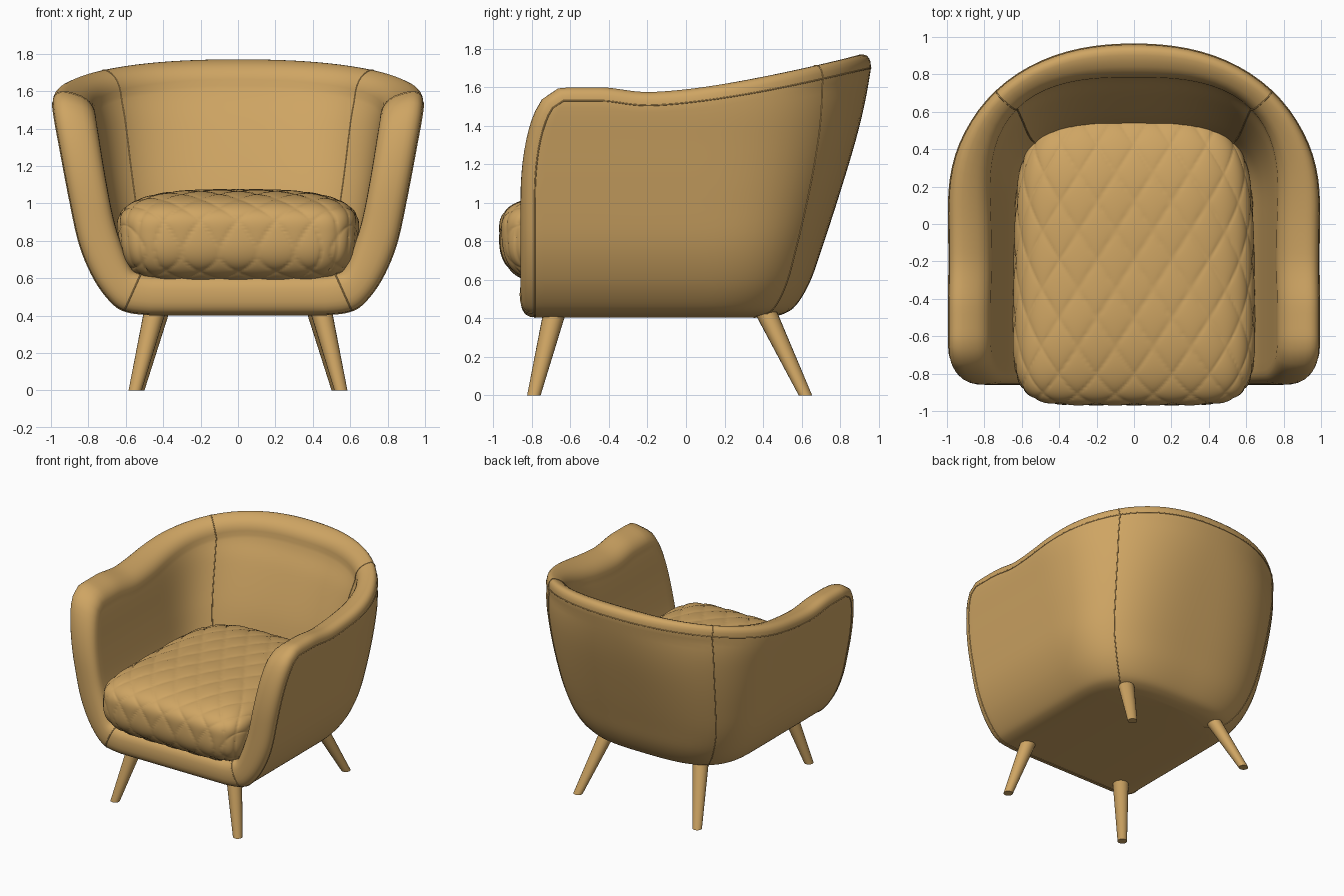
import bpy, bmesh, math
from mathutils import Vector

cube = bpy.data.objects.get("Cube")
if cube:
    bpy.data.objects.remove(cube, do_unlink=True)

tan = bpy.data.materials.new("tan_fabric")
tan.use_nodes = True
tan.diffuse_color = (0.62, 0.375, 0.125, 1)
tan.node_tree.nodes["Principled BSDF"].inputs["Base Color"].default_value = tan.diffuse_color


def finish(name, bm, angle):
    """Turn a bmesh into a smooth shaded object."""
    bmesh.ops.recalc_face_normals(bm, faces=bm.faces)
    mesh = bpy.data.meshes.new(name)
    bm.to_mesh(mesh)
    bm.free()
    mesh.materials.append(tan)
    obj = bpy.data.objects.new(name, mesh)
    bpy.context.collection.objects.link(obj)
    bpy.ops.object.select_all(action='DESELECT')
    obj.select_set(True)
    bpy.context.view_layer.objects.active = obj
    bpy.ops.object.shade_smooth_by_angle(angle=math.radians(angle))


def piping(name, points, closed=False):
    """Thin sewn cord along a path."""
    data = bpy.data.curves.new(name, 'CURVE')
    data.dimensions = '3D'
    data.bevel_depth = 0.004
    data.bevel_resolution = 1
    spline = data.splines.new('POLY')
    spline.points.add(len(points) - 1)
    for p, co in zip(spline.points, points):
        p.co = (*co, 1)
    spline.use_cyclic_u = closed
    data.materials.append(tan)
    bpy.context.collection.objects.link(bpy.data.objects.new(name, data))


# Wall profiles: height, half width, back depth
OUTER = [(.405, .47, .43), (.42, .59, .50), (.465, .67, .57), (.59, .765, .645), (.775, .845, .71),
         (1.02, .90, .79), (1.3, .953, .875), (1.5, .988, .925), (1.68, 1.0, .958), (1.85, 1.0, .98)]
INNER = [(.61, .45, .40), (.625, .53, .44), (.67, .58, .47), (.88, .655, .52), (1.12, .705, .58),
         (1.42, .755, .69), (1.58, .79, .765), (1.7, .80, .80), (1.85, .82, .84)]
OUTER_DROP, INNER_DROP = 0.07, 0.14
COLS, ROWS, ROUND = 80, 36, 12
STRAIGHT, Y0 = 0.45, 0.05


def profile(table, v):
    """Smooth interpolation through the table rows."""
    last = len(table) - 1
    i = min(int(v), last - 1)
    t = v - i
    a, b, c, d = (Vector(table[max(0, min(last, i + k))]) for k in (-1, 0, 1, 2))
    return b + 0.5 * t * (c - a + t * (2 * a - 5 * b + 4 * c - d + t * (3 * (b - c) + d - a)))


def plan(j, z, width, depth, drop, soften):
    """Horseshoe plan, from the right front round the back to the left front."""
    s = j / COLS * 2 - 1
    h = 1 - abs(s)
    side = -1 if s < 0 else 1
    if h <= STRAIGHT:
        t = max(0, min(1, (z + drop - 1.1) / 0.5))
        front = -0.785 + 0.15 * (1 - math.sqrt(1 - t * t))
        return Vector((side * width, front + (Y0 - front) * h / STRAIGHT, z))
    ang = (h - STRAIGHT) / (1 - STRAIGHT) * math.pi / 2
    c, sn = abs(math.cos(ang)), math.sin(ang)
    n = 3.1 - soften * max(0, min(1, (z - 0.45) / 1.15)) ** 2
    r = (c ** n + sn ** n) ** (-1 / n)
    return Vector((side * width * c * r, Y0 + (depth - Y0) * sn * r, z))


def rim_height(y):
    if y > -0.2:
        return 1.575 + 0.2 * ((y + 0.2) / 1.17) ** 1.5
    return 1.575 + 0.025 * math.sin(math.pi / 2 * min(1, (-0.2 - y) / 0.3)) ** 2


def wall(table, drop, soften):
    """Grid of points: a centre line first, then rows rising to the rim."""
    grid = []
    for j in range(COLS + 1):
        top = rim_height(plan(j, 1.55, 1.0, 0.95, 0, 0.85).y) - drop
        lo, hi = 0, len(table) - 1
        for _ in range(30):
            mid = (lo + hi) / 2
            lo, hi = (mid, hi) if profile(table, mid)[0] < top else (lo, mid)
        col = [plan(j, *profile(table, lo * i / ROWS), drop, soften) for i in range(ROWS + 1)]
        grid.append([Vector((0, col[0].y, col[0].z))] + col)
    return grid


# Tub shell: outer wall, inner wall and a rounded edge joining them
outer, inner = wall(OUTER, OUTER_DROP, 0.85), wall(INNER, INNER_DROP, 0.15)
TOP = ROWS + 1
loop = ([(0, i) for i in range(TOP, -1, -1)] + [(COLS, i) for i in range(1, TOP + 1)]
        + [(j, TOP) for j in range(COLS - 1, 0, -1)])
edge = []
for k, (j, i) in enumerate(loop):
    o, n = outer[j][i], inner[j][i]
    (ja, ia), (jb, ib) = loop[k - 1], loop[(k + 1) % len(loop)]
    along = outer[jb][ib] + inner[jb][ib] - outer[ja][ia] - inner[ja][ia]
    out = along.cross(o - n - Vector((0, 0, INNER_DROP - OUTER_DROP))).normalized()
    centre = (o + n) / 2
    if out.dot(centre - Vector((0, 0, 0.9))) < 0:
        out = -out
    bulge = 0.075 + 0.02 * max(0, out.z)
    strip = []
    for m in range(ROUND + 1):
        a = math.pi * m / ROUND
        c = math.copysign(abs(math.cos(a)) ** 0.8, math.cos(a))
        strip.append(centre + (o - n) / 2 * c + out * bulge * abs(math.sin(a)) ** 0.8)
    strip[0], strip[-1] = o, n
    edge.append(strip)

bm = bmesh.new()
for grid in (outer, inner, edge + edge[:1]):
    verts = [[bm.verts.new(p) for p in col] for col in grid]
    for a, b in zip(verts, verts[1:]):
        for i in range(len(a) - 1):
            bm.faces.new((a[i], b[i], b[i + 1], a[i + 1]))
bmesh.ops.remove_doubles(bm, verts=bm.verts, dist=1e-4)
bmesh.ops.dissolve_degenerate(bm, edges=bm.edges, dist=1e-5)
finish("tub_shell", bm, 60)

# Sewn seams: round the edge, down the back corners, across the lower front corners
piping("edge_piping", [s[0] for s in edge], True)
for side, j in (("right", 29), ("left", COLS - 29)):
    strip = edge[loop.index((j, TOP))]
    piping(side + "_back_seam", outer[j][1:] + strip[1:-1] + inner[j][:0:-1])
    piping(side + "_front_seam", edge[loop.index((0 if side == "right" else COLS, 7))])

# Seat cushion: rounded block with diamond quilting, deeper below its widest line
bm = bmesh.new()
bmesh.ops.create_cube(bm, size=2)
bmesh.ops.subdivide_edges(bm, edges=bm.edges[:], cuts=99, use_grid_fill=True)
WIDE, LONG, HIGH, DEEP = 0.643, 0.775, 0.23, 0.33
for v in bm.verts:
    x, y, z = v.co
    n = 4 if y > 0 else 6.5
    rho = (abs(x) ** n + abs(y) ** n) ** (1 / n)
    v.co /= (rho ** 3 + abs(z) ** 3) ** (1 / 3)
    x, y, z = v.co
    tall = HIGH if z > 0 else DEEP
    fall = HIGH - z * tall
    p = x * WIDE + math.copysign(fall * abs(x) ** 6, x)
    q = y * LONG - (fall * y ** 6 if y < 0 else 0)
    puff = abs(math.sin(math.pi * (p / 0.2 + q / 0.31)) * math.sin(math.pi * (p / 0.2 - q / 0.31)))
    out = Vector((x * abs(x) ** 2 / WIDE, y * abs(y) ** 2 / LONG, z * abs(z) / tall)).normalized()
    base = Vector((x * WIDE * (1 - 0.02 * y), y * LONG - 0.195, z * tall + 0.845))
    v.co = base + out * (0.011 * puff ** 0.35 - 0.009)
finish("seat_cushion", bm, 50)


# Splayed tapered legs
def leg(name, top, foot):
    bm = bmesh.new()
    rings = []
    for centre, radius in ((Vector(foot), 0.035), (Vector(top), 0.06)):
        rings.append([bm.verts.new(centre + Vector((math.cos(a), math.sin(a), 0)) * radius)
                      for a in (math.tau * i / 20 for i in range(20))])
        bm.faces.new(rings[-1])
    for i in range(20):
        k = (i + 1) % 20
        bm.faces.new((rings[0][i], rings[0][k], rings[1][k], rings[1][i]))
    finish(name, bm, 40)


for side, sx in (("right", -1), ("left", 1)):
    leg(side + "_front_leg", (sx * 0.44, -0.68, 0.44), (sx * 0.55, -0.79, 0))
    leg(side + "_back_leg", (sx * 0.42, 0.41, 0.44), (sx * 0.535, 0.62, 0))
